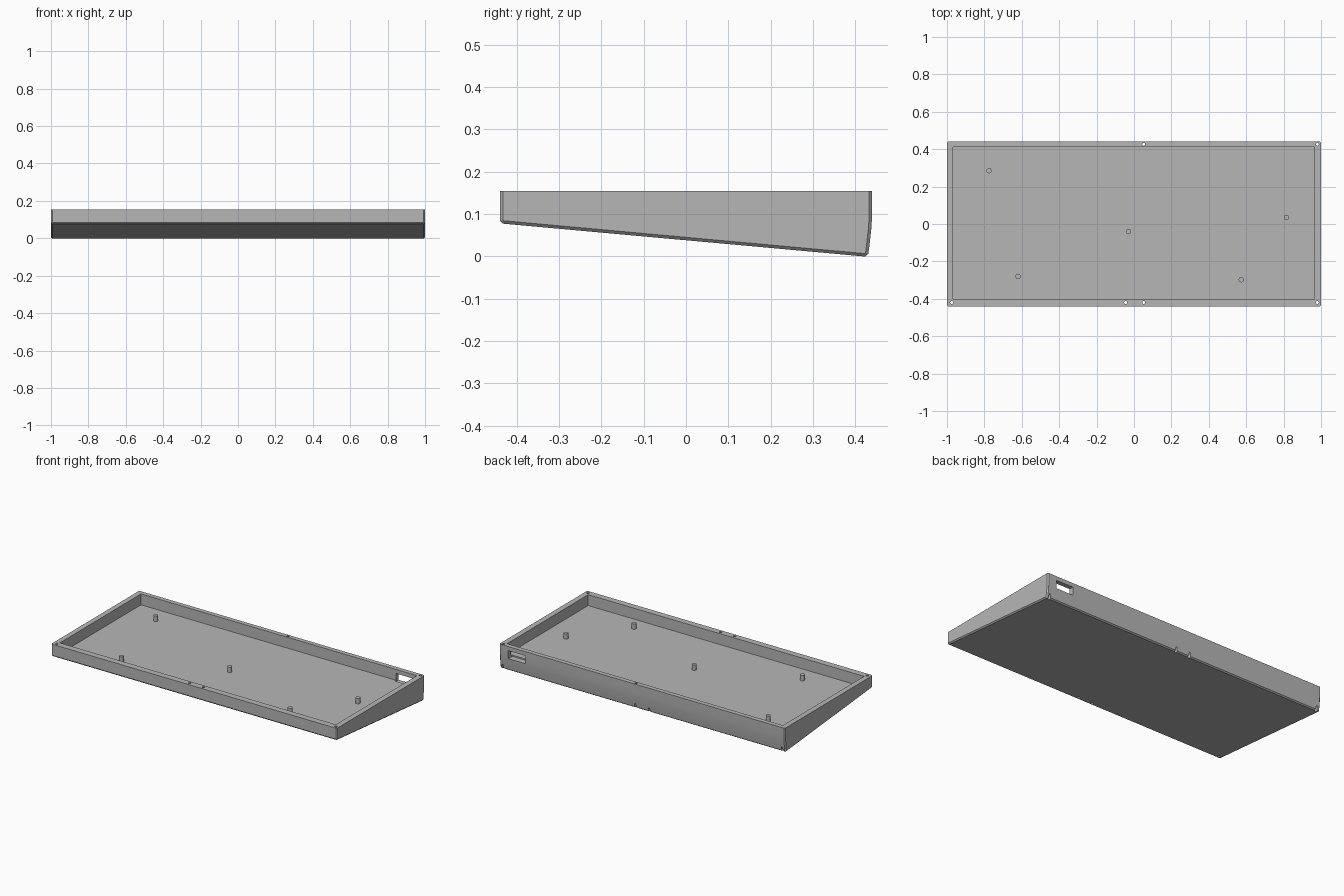
import bpy
import bmesh
from mathutils import Matrix

cube = bpy.data.objects.get("Cube")
if cube:
    bpy.data.objects.remove(cube, do_unlink=True)

TOP = 0.155
FLOOR = 0.086

grey = bpy.data.materials.new("plain grey")
grey.use_nodes = True
grey.diffuse_color = (0.47, 0.47, 0.47, 1)
grey.node_tree.nodes["Principled BSDF"].inputs["Base Color"].default_value = grey.diffuse_color


def add_object(name, bm):
    bmesh.ops.recalc_face_normals(bm, faces=bm.faces)
    mesh = bpy.data.meshes.new(name)
    bm.to_mesh(mesh)
    bm.free()
    mesh.materials.append(grey)
    obj = bpy.data.objects.new(name, mesh)
    bpy.context.collection.objects.link(obj)
    return obj


def add_box(name, x0, x1, y0, y1, z0, z1):
    bm = bmesh.new()
    centre = Matrix.Translation(((x0 + x1) / 2, (y0 + y1) / 2, (z0 + z1) / 2))
    size = Matrix.Diagonal((x1 - x0, y1 - y0, z1 - z0, 1))
    bmesh.ops.create_cube(bm, size=1, matrix=centre @ size)
    return add_object(name, bm)


def add_cylinder(bm, x, y, z0, z1, radius, sides):
    bmesh.ops.create_cone(bm, cap_ends=True, segments=sides, radius1=radius,
                          radius2=radius, depth=z1 - z0,
                          matrix=Matrix.Translation((x, y, (z0 + z1) / 2)))


# Wedge body: side profile with a slightly curved back, pushed along x
profile = [(-0.44, TOP), (-0.44, 0.078), (0.43, -0.001), (0.434, 0.03),
           (0.438, 0.065), (0.44, 0.1), (0.44, TOP)]
bm = bmesh.new()
side = bm.faces.new([bm.verts.new((-1, y, z)) for y, z in profile])
pushed = bmesh.ops.extrude_face_region(bm, geom=[side], use_keep_orig=True)
new_verts = [g for g in pushed["geom"] if isinstance(g, bmesh.types.BMVert)]
bmesh.ops.translate(bm, verts=new_verts, vec=(2, 0, 0))
bmesh.ops.recalc_face_normals(bm, faces=bm.faces)

# Chamfer the underside and upright corners, leaving the rim sharp
chamfered = [e for e in bm.edges
             if min(v.co.z for v in e.verts) < TOP - 0.01
             and e.calc_face_angle(0) > 0.5]
bmesh.ops.bevel(bm, geom=chamfered, offset=0.007, offset_type='OFFSET',
                segments=1, profile=0.5, affect='EDGES')
tray = add_object("case_tray", bm)

# Cutters: tray cavity, cable opening and screw holes
cavity = add_box("cavity_cutter", -0.967, 0.965, -0.40, 0.411, FLOOR, 0.3)
opening = add_box("cable_opening_cutter", 0.817, 0.937, 0.40, 0.5, 0.078, 0.129)
bm = bmesh.new()
for x in (-0.975, -0.045, 0.052, 0.98):
    add_cylinder(bm, x, -0.42, -0.1, 0.3, 0.008, 16)
    add_cylinder(bm, x, 0.426, -0.1, 0.3 if x > 0 else 0.1, 0.008, 16)
holes = add_object("screw_hole_cutter", bm)

cutters = (cavity, opening, holes)
for cutter in cutters:
    cutter.hide_render = True
    cut = tray.modifiers.new(cutter.name, 'BOOLEAN')
    cut.operation = 'DIFFERENCE'
    cut.solver = 'EXACT'
    cut.object = cutter

bpy.context.view_layer.update()
evaluated = tray.evaluated_get(bpy.context.evaluated_depsgraph_get())
cut_mesh = bpy.data.meshes.new_from_object(evaluated)
tray.modifiers.clear()
tray.data = cut_mesh
for cutter in cutters:
    bpy.data.objects.remove(cutter, do_unlink=True)

# Mounting posts on the floor
post_spots = [(-0.775, 0.285), (-0.62, -0.28), (-0.03, -0.04),
              (0.573, -0.298), (0.815, 0.035)]
bm = bmesh.new()
for x, y in post_spots:
    add_cylinder(bm, x, y, FLOOR - 0.005, 0.12, 0.014, 24)
posts = add_object("mounting_posts", bm)

# Smooth the round and curved surfaces, keeping corners sharp
bpy.ops.object.select_all(action='DESELECT')
for obj in (tray, posts):
    obj.select_set(True)
bpy.context.view_layer.objects.active = tray
bpy.ops.object.shade_smooth_by_angle(angle=0.45)
